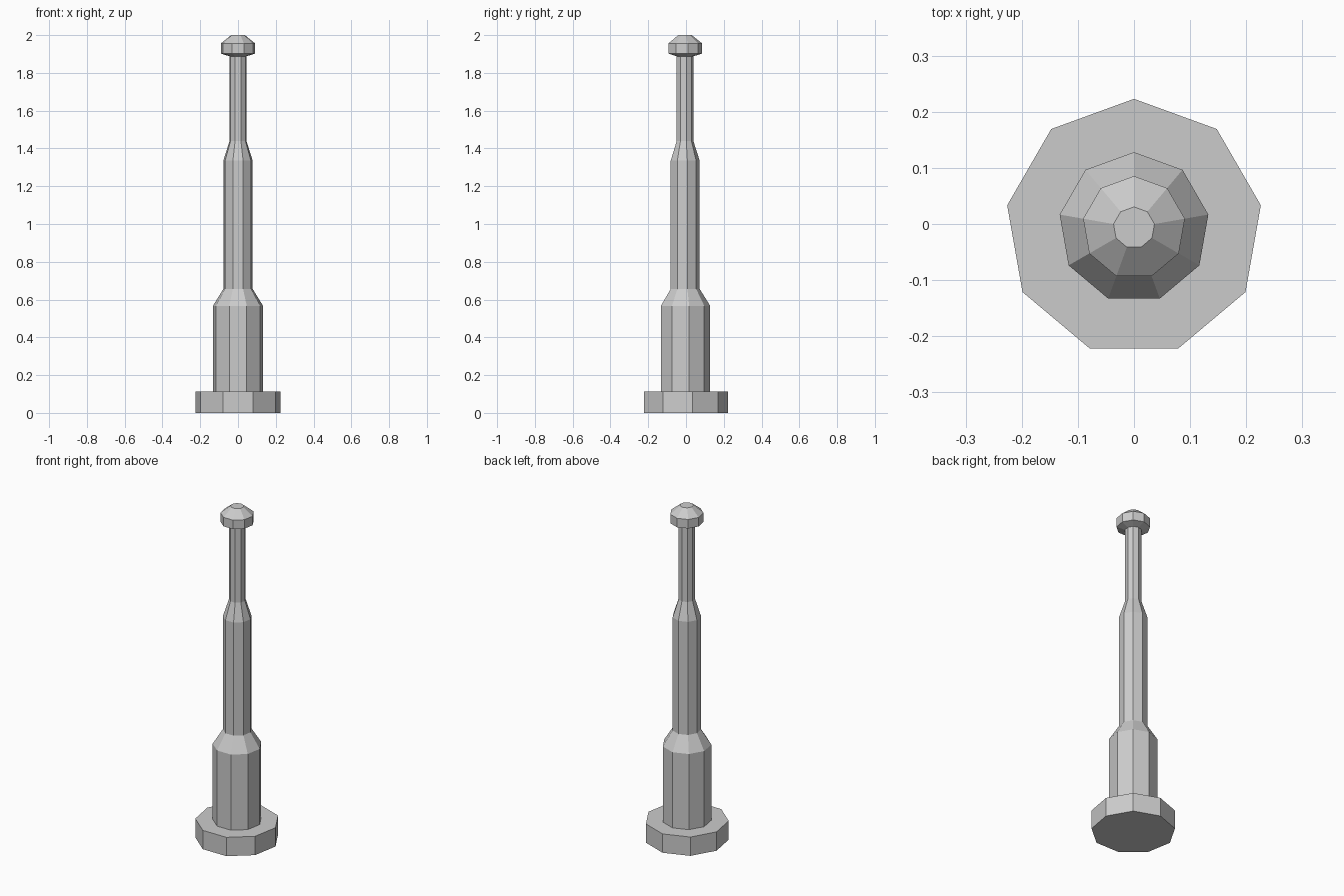
import bpy, bmesh
from math import sin, cos, pi

if "Cube" in bpy.data.objects:
    bpy.data.objects.remove(bpy.data.objects["Cube"])

SIDES = 9
CENTRE_Y = -0.0065  # centres the nine-sided outline's bounds on y = 0


def lathe(name, profile):
    """Turn a (radius, height) profile into a closed, flat-faced solid."""
    bm = bmesh.new()
    rings = []
    for r, z in profile:
        rings.append([bm.verts.new((r * sin(2 * pi * i / SIDES),
                                    CENTRE_Y + r * cos(2 * pi * i / SIDES), z))
                      for i in range(SIDES)])
    for a, b in zip(rings, rings[1:]):
        for i in range(SIDES):
            j = (i + 1) % SIDES
            bm.faces.new((a[i], a[j], b[j], b[i]))
    bm.faces.new(rings[0])
    bm.faces.new(rings[-1])
    bmesh.ops.recalc_face_normals(bm, faces=bm.faces)
    mesh = bpy.data.meshes.new(name)
    bm.to_mesh(mesh)
    bm.free()
    obj = bpy.data.objects.new(name, mesh)
    bpy.context.collection.objects.link(obj)
    return obj


# One continuous stepped post, from foot to knob
lathe("stepped_post", [
    # foot plate
    (0.2295, 0.0), (0.2295, 0.113),
    # thick lower section and shoulder
    (0.1345, 0.113), (0.1345, 0.567), (0.079, 0.656),
    # middle section and shoulder
    (0.079, 1.335), (0.0457, 1.439),
    # thin upper section
    (0.0457, 1.888),
    # knob
    (0.092, 1.902), (0.092, 1.956), (0.037, 2.0),
])
